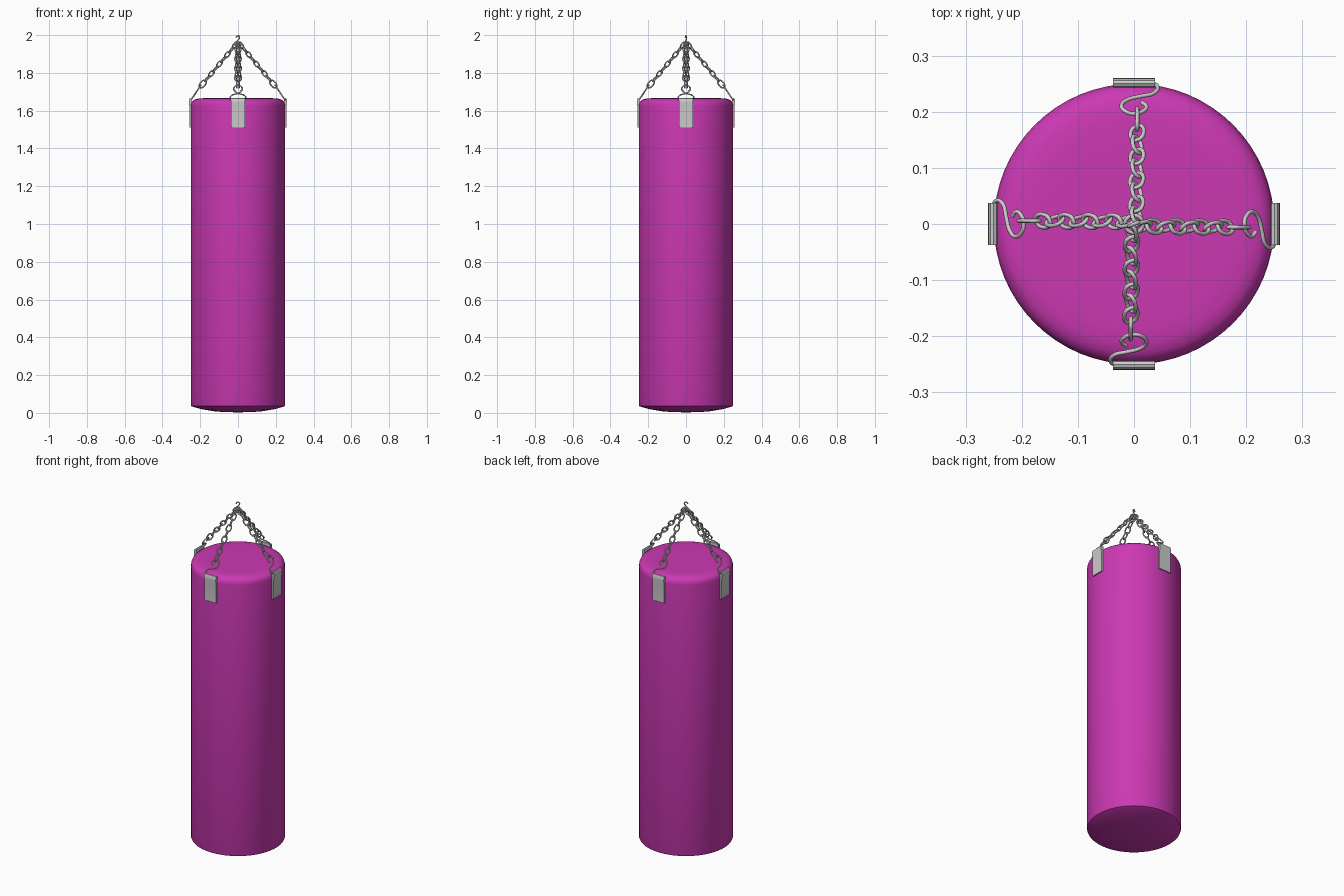
import bpy, bmesh
from math import pi, sin, cos, radians
from mathutils import Vector, Matrix

if "Cube" in bpy.data.objects:
    bpy.data.objects.remove(bpy.data.objects["Cube"])

WIRE = 0.0038


def mesh_object(name, bm, angle=40):
    bmesh.ops.recalc_face_normals(bm, faces=bm.faces[:])
    me = bpy.data.meshes.new(name)
    bm.to_mesh(me)
    bm.free()
    ob = bpy.data.objects.new(name, me)
    bpy.context.collection.objects.link(ob)
    bpy.ops.object.select_all(action='DESELECT')
    ob.select_set(True)
    bpy.context.view_layer.objects.active = ob
    bpy.ops.object.shade_smooth_by_angle(angle=radians(angle))
    return ob


def wire(name, pts, matrix, cyclic=False, radius=WIRE):
    """Round wire swept through points."""
    cu = bpy.data.curves.new(name, 'CURVE')
    cu.dimensions = '3D'
    cu.bevel_depth = radius
    cu.bevel_resolution = 2
    cu.resolution_u = 5
    cu.use_fill_caps = True
    sp = cu.splines.new('BEZIER')
    sp.bezier_points.add(len(pts) - 1)
    for bp, p in zip(sp.bezier_points, pts):
        bp.co = p
        bp.handle_left_type = bp.handle_right_type = 'AUTO'
    sp.use_cyclic_u = cyclic
    ob = bpy.data.objects.new(name, cu)
    ob.matrix_world = matrix
    bpy.context.collection.objects.link(ob)
    return ob


def frame(x, y, z, origin):
    m = Matrix((x, y, z)).transposed().to_4x4()
    m.translation = origin
    return m


def link_points(length, width):
    """Oval link outline, long axis on local z, flat in local xz."""
    r, h = width / 2 - WIRE, length / 2 - width / 2
    pts = []
    for i in range(10):
        a = pi * 2 * (i + 0.5) / 10
        pts.append((r * cos(a), 0, r * sin(a) + (h if sin(a) > 0.01 else -h if sin(a) < -0.01 else 0)))
    return pts


# bag body: lathed profile
profile = [(0.0, 0.003), (0.07, 0.004), (0.13, 0.009), (0.19, 0.019), (0.235, 0.031),
           (0.248, 0.036), (0.25, 0.042), (0.25, 1.625), (0.248, 1.638), (0.242, 1.65),
           (0.23, 1.659), (0.212, 1.664), (0.18, 1.666), (0.1, 1.666), (0.0, 1.665)]
bm = bmesh.new()
vs = [bm.verts.new((r, 0, z)) for r, z in profile]
es = [bm.edges.new(p) for p in zip(vs, vs[1:])]
bmesh.ops.spin(bm, geom=vs + es, cent=(0, 0, 0), axis=(0, 0, 1), angle=2 * pi, steps=64)
bmesh.ops.remove_doubles(bm, verts=bm.verts[:], dist=1e-5)
bag = mesh_object("bag_body", bm, 35)
mat = bpy.data.materials.new("magenta_vinyl")
mat.diffuse_color = (0.6, 0.04, 0.45, 1)
mat.use_nodes = True
mat.node_tree.nodes["Principled BSDF"].inputs["Base Color"].default_value = mat.diffuse_color
bag.data.materials.append(mat)

strap_profile = [(0.248, 1.51), (0.256, 1.51), (0.256, 1.612), (0.260, 1.64), (0.2595, 1.658),
                 (0.256, 1.665), (0.250, 1.667), (0.245, 1.664), (0.243, 1.656), (0.248, 1.63)]
# hook wire as (across, along slope): bar through strap, then S bend into an eye
hook_path = [(0.036, 0), (0, 0), (-0.034, 0), (-0.042, 0.010), (-0.035, 0.030), (-0.012, 0.040),
             (0.010, 0.050), (0.022, 0.068), (0.016, 0.088), (0, 0.096), (-0.016, 0.088),
             (-0.022, 0.072), (-0.014, 0.060)]

for k, side in enumerate(("front", "right", "back", "left")):
    a = -pi / 2 + k * pi / 2
    out = Vector((cos(a), sin(a), 0))
    tan = Vector((-sin(a), cos(a), 0))
    up = Vector((0, 0, 1))

    # strap folded over the hook bar
    bm = bmesh.new()
    f = bm.faces.new([bm.verts.new(out * r + up * z - tan * 0.0375) for r, z in strap_profile])
    ext = bmesh.ops.extrude_face_region(bm, geom=[f])
    bmesh.ops.translate(bm, vec=tan * 0.075,
                        verts=[g for g in ext['geom'] if isinstance(g, bmesh.types.BMVert)])
    mesh_object(side + "_strap", bm, 25)

    # hook leaning in along the slope
    slope = (up * 0.09 - out * 0.06).normalized()
    wire(side + "_hook", [(t, 0, s) for t, s in hook_path],
         frame(tan, slope.cross(tan), slope, out * 0.25 + up * 1.655))

    # chain of alternately turned links
    start = out * 0.203 + up * 1.722 - tan * 0.006
    end = out * 0.002 + up * 1.962 - tan * 0.004
    d = (end - start).normalized()
    flat = (tan - d * tan.dot(d)).normalized()
    total = (end - start).length
    first = 0.05
    n = 8
    pitch = (total - first) / n
    for i in range(n + 1):
        if i == 0:
            pos, length, turn = first / 2, first + 0.004, 90
        else:
            pos = first + pitch * (i - 0.5) - 0.003
            length, turn = pitch + 0.0135, (20 if i % 2 else -50)
        x = Matrix.Rotation(radians(turn), 3, d) @ flat
        wire(f"{side}_chain_link_{i}", link_points(length, 0.03),
             frame(x, d.cross(x), d, start + d * pos), True)

# gathering ring and S-shaped ceiling hook
ring = [(0.016 * cos(t * pi / 4), 0.016 * sin(t * pi / 4), 0) for t in range(8)]
wire("top_ring", ring, Matrix.Translation((0, 0, 1.948)) @ Matrix.Rotation(0.3, 4, 'X'), True)
s_path = [(-0.010, 0, 1.987), (-0.006, 0, 1.994), (0.001, 0, 1.9965), (0.008, 0, 1.992),
          (0.008, 0, 1.984), (0, 0, 1.974), (-0.009, 0, 1.962), (-0.010, 0, 1.950),
          (0, 0, 1.942), (0.010, 0, 1.949)]
wire("ceiling_hook", s_path, Matrix.Rotation(pi / 8, 4, 'Z'), radius=0.0035)
